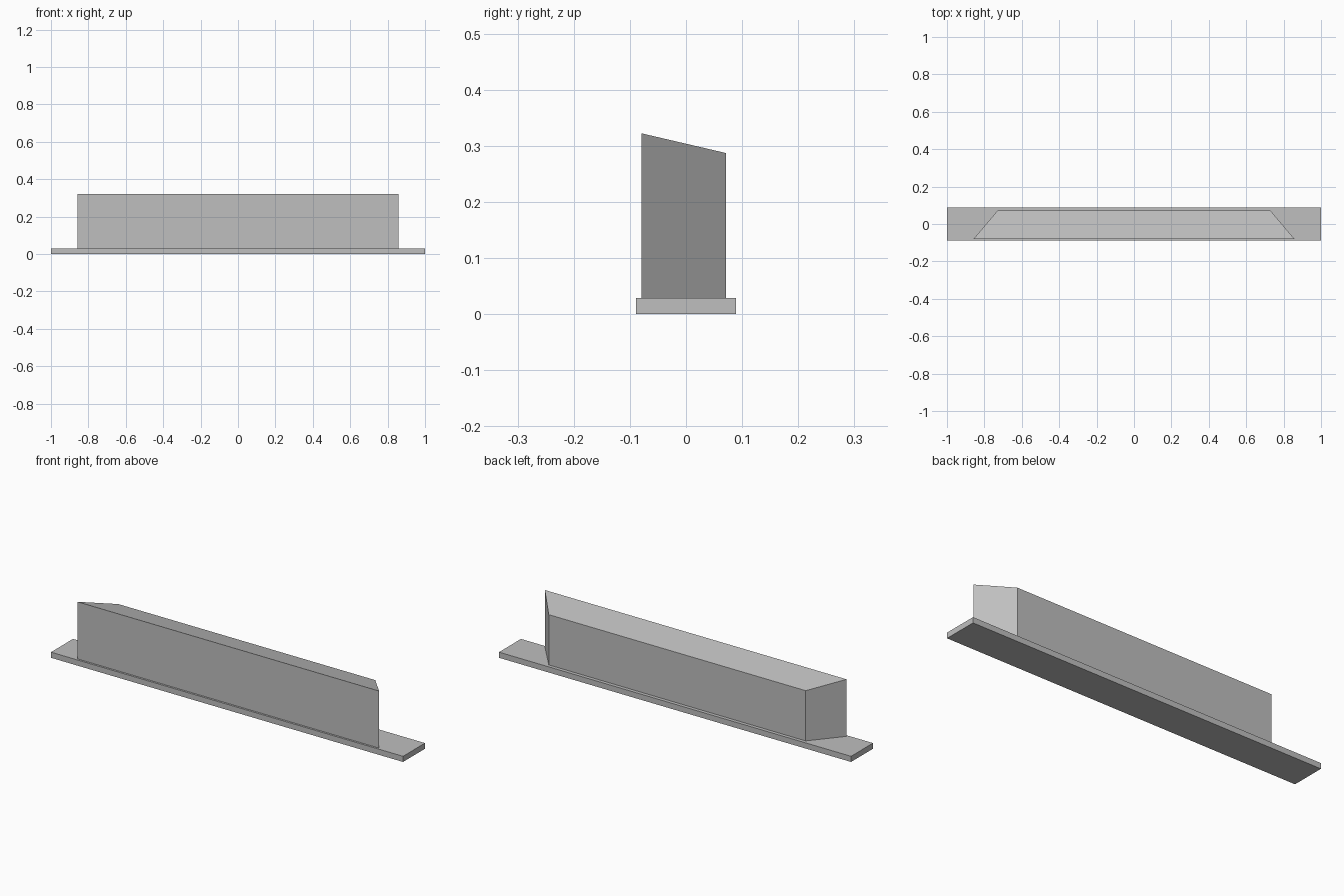
import bpy

# Remove the default cube
cube = bpy.data.objects.get("Cube")
if cube:
    bpy.data.objects.remove(cube)

# Plain grey material
grey = bpy.data.materials.new("light_grey")
grey.use_nodes = True
colour = (0.52, 0.52, 0.52, 1)
grey.diffuse_color = colour
grey.node_tree.nodes["Principled BSDF"].inputs["Base Color"].default_value = colour


def block(name, y_front, y_back, half_front, half_back, bottom, top_front, top_back):
    """Six-sided block whose width and height may taper from front to back."""
    verts = []
    for y, half, top in ((y_front, half_front, top_front), (y_back, half_back, top_back)):
        verts += [(-half, y, bottom), (half, y, bottom), (half, y, top), (-half, y, top)]
    faces = [(0, 1, 2, 3), (5, 4, 7, 6)]
    for i in range(4):
        j = (i + 1) % 4
        faces.append((j, i, i + 4, j + 4))
    mesh = bpy.data.meshes.new(name)
    mesh.from_pydata(verts, [], faces)
    mesh.materials.append(grey)
    mesh.update()
    obj = bpy.data.objects.new(name, mesh)
    bpy.context.collection.objects.link(obj)
    return obj


# Flat base plank
block("base_plank", -0.089, 0.089, 1.0, 1.0, 0, 0.029, 0.029)

# Upright wall with mitred ends and a top sloping down to the back
block("mitred_wall", -0.079, 0.071, 0.857, 0.73, 0.029, 0.322, 0.287)
